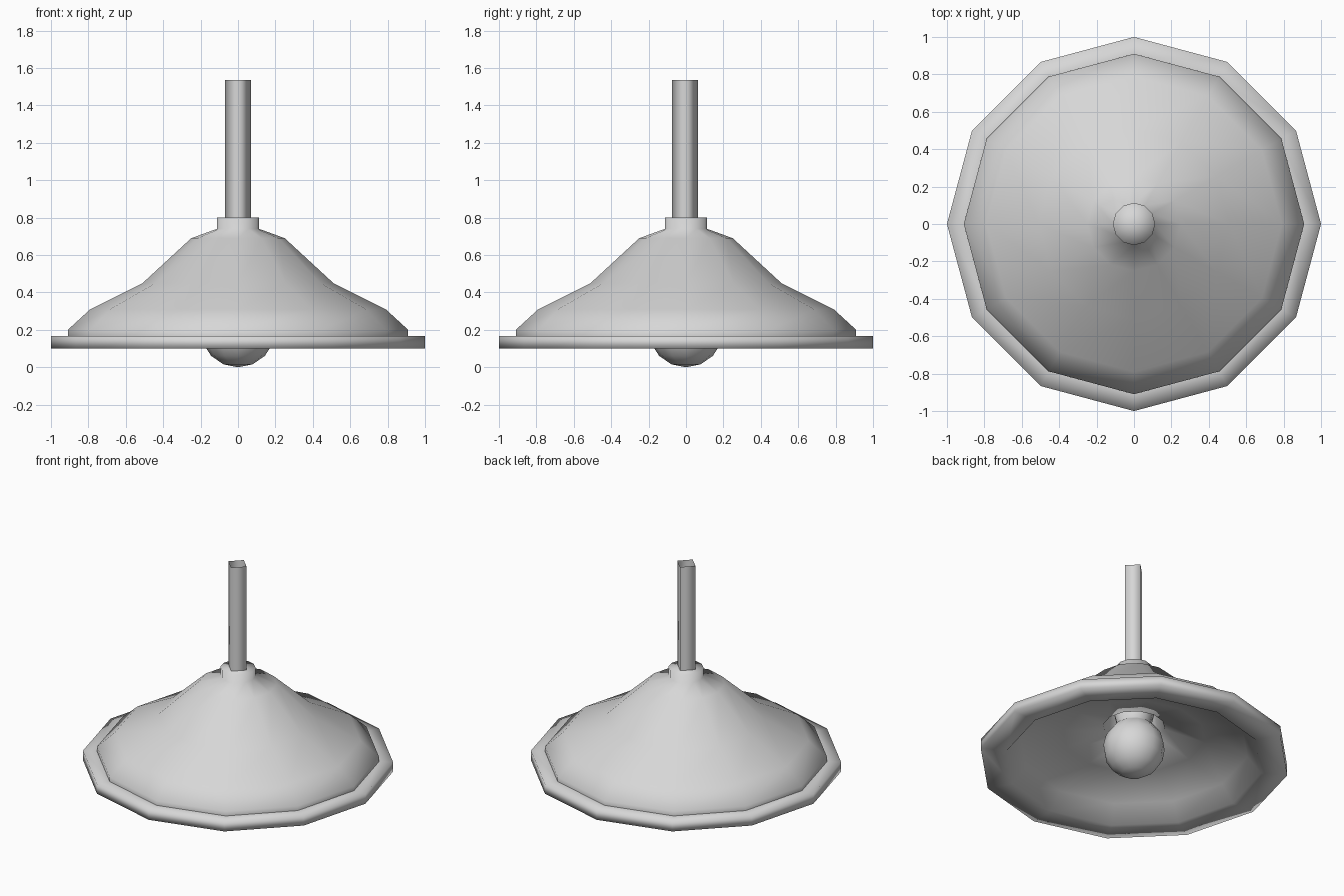
import bpy, bmesh, math

cube = bpy.data.objects.get("Cube")
if cube:
    bpy.data.objects.remove(cube, do_unlink=True)

# One plain grey for the whole lamp
grey = bpy.data.materials.new("light_grey")
grey.use_nodes = True
colour = (0.68, 0.68, 0.68, 1)
grey.diffuse_color = colour
grey.node_tree.nodes["Principled BSDF"].inputs["Base Color"].default_value = colour


def lathe(name, profile, sides=12):
    """Spin an (r, z) profile, listed from top to bottom on its outside, around z."""
    bm = bmesh.new()
    rings = []
    for r, z in profile:
        if r == 0:
            rings.append([bm.verts.new((0, 0, z))] * sides)
        else:
            turns = [2 * math.pi * i / sides for i in range(sides)]
            rings.append([bm.verts.new((r * math.cos(a), r * math.sin(a), z)) for a in turns])
    for high, low in zip(rings, rings[1:]):
        for i in range(sides):
            j = (i + 1) % sides
            corners = list(dict.fromkeys([low[i], low[j], high[j], high[i]]))
            bm.faces.new(corners).smooth = True
    mesh = bpy.data.meshes.new(name)
    bm.to_mesh(mesh)
    bm.free()
    mesh.materials.append(grey)
    obj = bpy.data.objects.new(name, mesh)
    bpy.context.collection.objects.link(obj)
    return obj


# Shade with its collar, one smooth outer skin
lathe("shade", [(0, 0.8), (0.113, 0.8), (0.113, 0.74), (0.25, 0.69),
                (0.51, 0.45), (0.79, 0.31), (0.91, 0.2), (0.91, 0.165)])

# Rim that turns under into the shallow lining and the recess for the bulb
lathe("rim_and_lining", [(0.9, 0.168), (1, 0.168), (1, 0.1), (0.83, 0.1), (0.74, 0.21),
                         (0.46, 0.29), (0.2, 0.36), (0.13, 0.62)])

# Round bulb with a waisted neck that runs up into the recess
ball = [(0.2 * math.sin(t), 0.2 - 0.2 * math.cos(t))
        for t in [math.radians(23 * k) for k in range(6, -1, -1)]]
lathe("bulb", [(0.13, 0.54), (0.13, 0.45), (0.11, 0.37)] + ball)

# Square hanging rod, open at the top
rod = lathe("hanging_rod", [(0.07, 1.535), (0.07, 0.78)], sides=4)
rod.location.y = -0.005
